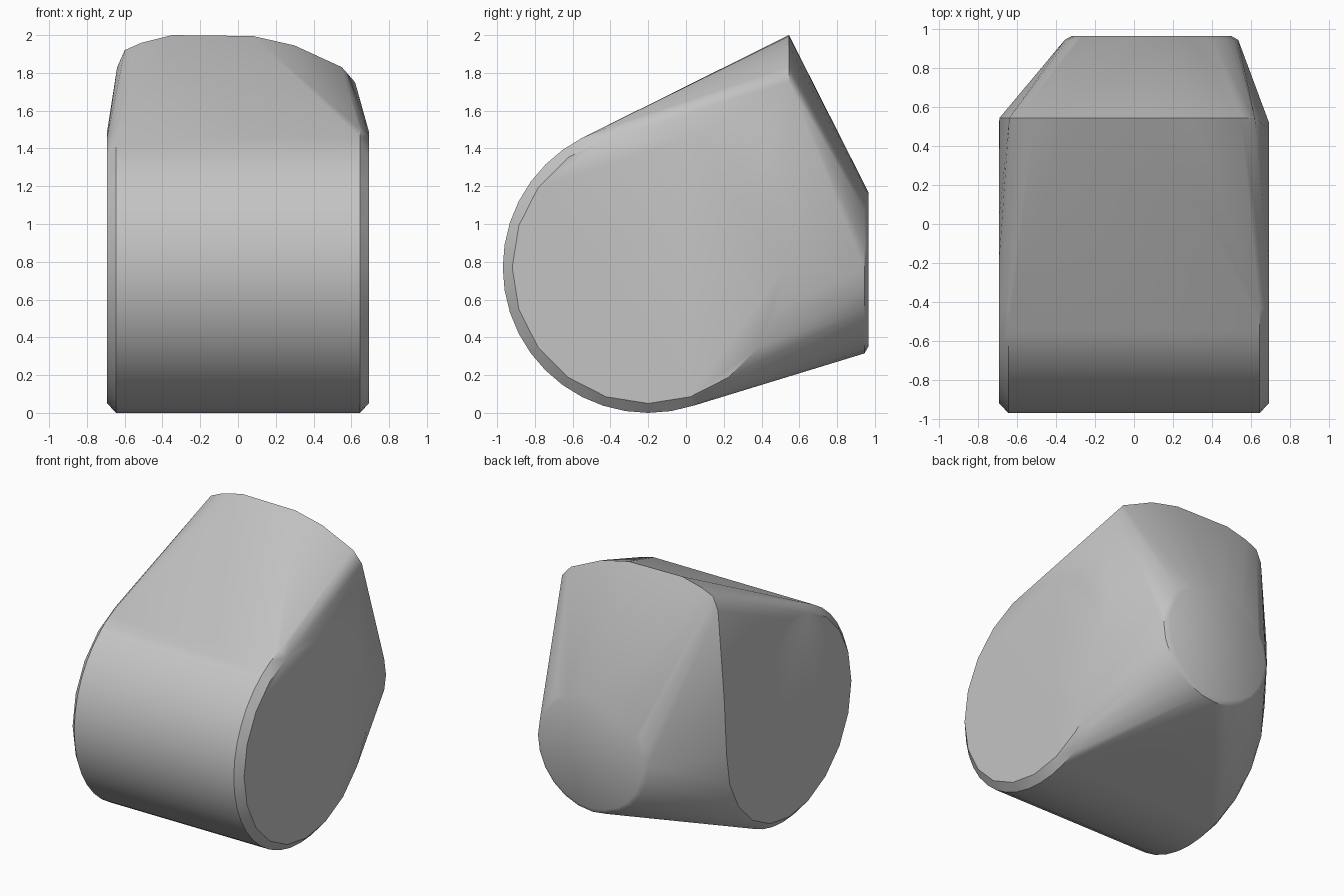
import bpy, bmesh
from math import cos, sin, radians, tau

cube = bpy.data.objects.get("Cube")
if cube:
    bpy.data.objects.remove(cube, do_unlink=True)

# Plain grey finish
grey = bpy.data.materials.new("plain_grey")
grey.use_nodes = True
colour = (0.55, 0.55, 0.55, 1)
grey.diffuse_color = colour
grey.node_tree.nodes["Principled BSDF"].inputs["Base Color"].default_value = colour


def ring(sides, radius, a, b):
    """Circle of points around the centre (a, b)."""
    return [(a + radius * cos(tau * i / sides), b + radius * sin(tau * i / sides))
            for i in range(sides)]


bm = bmesh.new()

# Round drum lying across the body, with chamfered ends
for side in (-1, 1):
    for y, z in ring(40, 0.77, -0.2, 0.77):
        bm.verts.new((side * 0.645, y, z))
    for y, z in ring(20, 0.72, -0.2, 0.77):
        bm.verts.new((side * 0.693, y, z))

# Raised rear rim, lopsided towards the right
rim = [(-0.69, 1.2), (-0.64, 1.83), (-0.6, 1.92), (-0.51, 1.96), (-0.35, 2.0),
       (0.08, 1.995), (0.3, 1.945), (0.55, 1.83), (0.62, 1.75)]
for x, z in rim:
    bm.verts.new((x, 0.545, z))

# Small round pad at the back
for x, z in ring(24, 0.41, 0.09, 0.76):
    bm.verts.new((x, 0.965, z))
for x, z in ring(24, 0.445, 0.09, 0.76):
    bm.verts.new((x, 0.945, z))

# Wrap a taut skin around the drum, rim and pad
hull = bmesh.ops.convex_hull(bm, input=bm.verts)
inside = {g for g in hull["geom_interior"] if isinstance(g, bmesh.types.BMVert)}
bmesh.ops.delete(bm, geom=list(inside), context='VERTS')
bmesh.ops.dissolve_limit(bm, angle_limit=radians(0.5), verts=bm.verts, edges=bm.edges)
bmesh.ops.recalc_face_normals(bm, faces=bm.faces)

mesh = bpy.data.meshes.new("rounded_body")
bm.to_mesh(mesh)
bm.free()
mesh.materials.append(grey)
body = bpy.data.objects.new("rounded_body", mesh)
bpy.context.collection.objects.link(body)
bpy.context.view_layer.objects.active = body
body.select_set(True)
bpy.ops.object.shade_smooth_by_angle(angle=radians(30))
